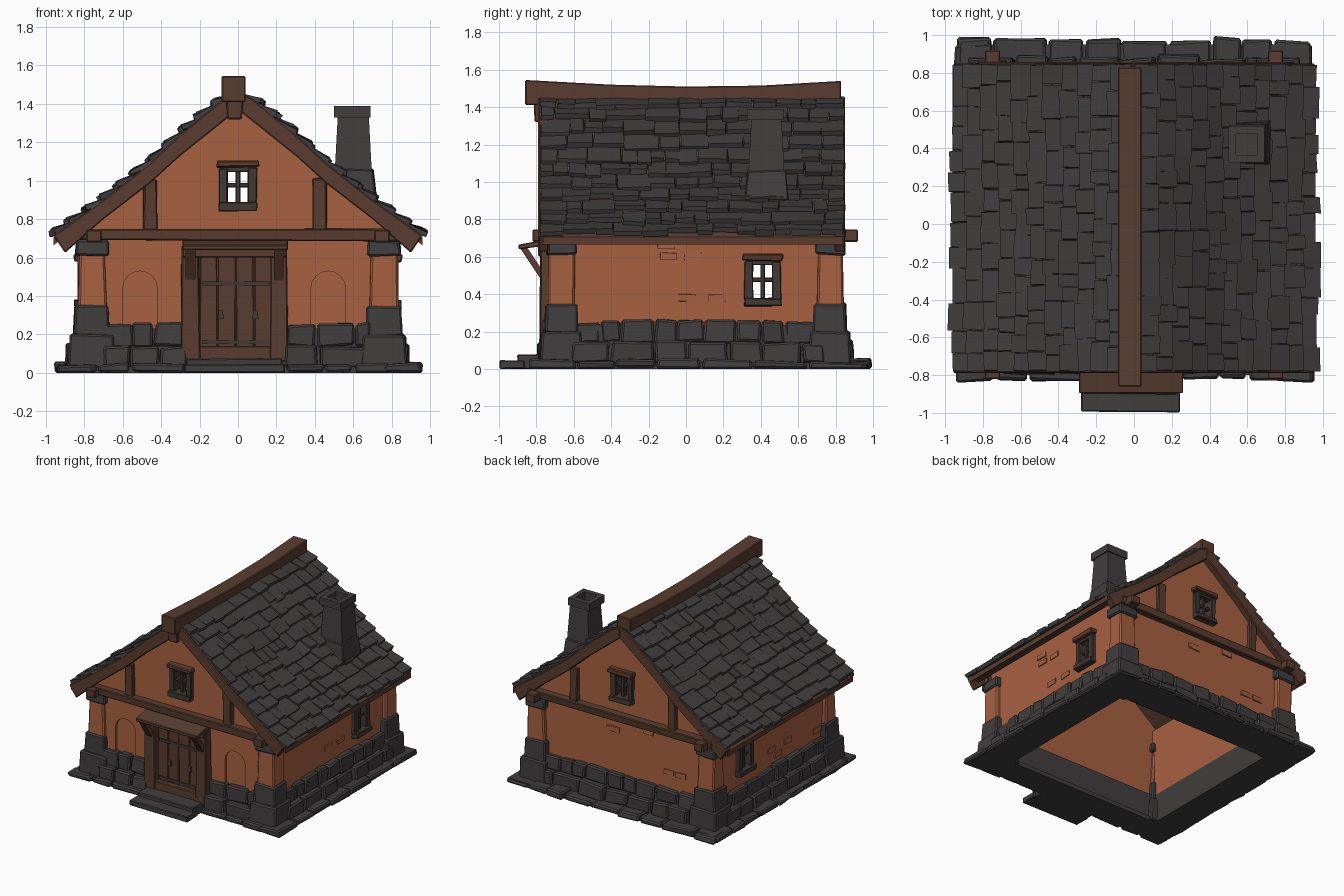
import bpy, bmesh, math, random
from mathutils import Matrix, Vector

random.seed(7)
if bpy.data.objects.get("Cube"):
    bpy.data.objects.remove(bpy.data.objects["Cube"])


def material(name, rgb):
    m = bpy.data.materials.new(name)
    m.use_nodes = True
    m.diffuse_color = (*rgb, 1)
    m.node_tree.nodes["Principled BSDF"].inputs["Base Color"].default_value = (*rgb, 1)
    return m


STONE = material("slate grey", (0.052, 0.047, 0.047))
PLASTER = material("orange plaster", (0.39, 0.12, 0.053))
WOOD = material("brown wood", (0.1, 0.046, 0.029))
DARK = material("dark wood", (0.055, 0.04, 0.034))


def finish(name, bm, mat, bevel=0):
    bmesh.ops.recalc_face_normals(bm, faces=bm.faces)
    mesh = bpy.data.meshes.new(name)
    bm.to_mesh(mesh)
    bm.free()
    mesh.materials.append(mat)
    ob = bpy.data.objects.new(name, mesh)
    bpy.context.collection.objects.link(ob)
    if bevel:
        mod = ob.modifiers.new("Bevel", "BEVEL")
        mod.width, mod.segments = bevel, 1
    return ob


def block(bm, lo, hi, turn=0, top=1.0, jit=0.0):
    """Box between two corners, optionally tapered, roughened and turned about z."""
    lo, hi = Vector(lo), Vector(hi)
    mid = (lo + hi) / 2
    rot = Matrix.Rotation(math.radians(turn), 3, "Z")
    for v in bmesh.ops.create_cube(bm, size=1)["verts"]:
        up = v.co.z > 0
        p = mid + v.co * (hi - lo)
        if up:
            p.xy = mid.xy + (p.xy - mid.xy) * top
        p += Vector([random.uniform(-jit, jit) for _ in range(3)])
        p.z = max(p.z, 0)
        v.co = rot @ p


def box(name, lo, hi, mat, bevel=0.006, **kw):
    bm = bmesh.new()
    block(bm, lo, hi, **kw)
    return finish(name, bm, mat, bevel)


def prism(name, pts, a, b, mat, axis="y", bevel=0):
    """Extrude a flat outline along x or y."""
    bm = bmesh.new()
    face = bm.faces.new([bm.verts.new((p, a, q) if axis == "y" else (a, p, q)) for p, q in pts])
    new = bmesh.ops.extrude_face_region(bm, geom=[face])["geom"]
    shift = (0, b - a, 0) if axis == "y" else (b - a, 0, 0)
    bmesh.ops.translate(bm, vec=shift, verts=[g for g in new if isinstance(g, bmesh.types.BMVert)])
    return finish(name, bm, mat, bevel)


def cut(ob, cutter):
    mod = ob.modifiers.new("Cut", "BOOLEAN")
    mod.operation, mod.object, mod.solver = "DIFFERENCE", cutter, "EXACT"
    bpy.context.view_layer.objects.active = ob
    bpy.ops.object.modifier_apply(modifier=mod.name)
    bpy.data.objects.remove(cutter)


# Roof curve: steep at the ridge, flaring at the eaves
ROOF = [(0, 1.48), (0.07, 1.45), (0.3, 1.26), (0.46, 1.11), (0.7, 0.92), (0.96, 0.735)]


def offset(drop, sx=1):
    return [(x * sx, z - drop) for x, z in ROOF]


def roof_z(x):
    for (a, za), (b, zb) in zip(ROOF, ROOF[1:]):
        if x <= b:
            break
    return za + (zb - za) * (x - a) / (b - a)


# Plaster walls, with window openings and shallow arched niches
FRONT, BACK, SIDE = -0.71, 0.80, 0.80
WIN_Y, WIN_Z = 0.41, 0.47
gable = [(x, z - 0.05) for x, z in ROOF[:-1]] + [(SIDE, roof_z(SIDE) - 0.05), (SIDE, 0.2)]
outline = gable + [(-x, z) for x, z in reversed(gable[1:])]
for name, a, b in (("front_wall", FRONT, FRONT + 0.09), ("back_wall", BACK - 0.09, BACK)):
    wall = prism(name, outline, a, b, PLASTER)
    cut(wall, box("gable_cutter", (-0.075, a - 0.1, 0.88), (0.075, b + 0.1, 1.06), PLASTER, 0))
    if name == "front_wall":
        for cx in (-0.51, 0.47):
            arch = [(cx - 0.09, 0.1), (cx + 0.09, 0.1)]
            arch += [(cx + 0.09 * math.cos(t * math.pi / 8), 0.44 + 0.09 * math.sin(t * math.pi / 8)) for t in range(9)]
            cut(wall, prism("niche_cutter", arch, a - 0.1, a + 0.018, PLASTER))
for s, name in ((1, "left_wall"), (-1, "right_wall")):
    x0, x1 = sorted((s * 0.7, s * SIDE))
    wall = box(name, (x0, FRONT + 0.09, 0.2), (x1, BACK - 0.09, 0.8), PLASTER, 0)
    cut(wall, box("side_cutter", (x0 - 0.1, WIN_Y - 0.075, 0.37), (x1 + 0.1, WIN_Y + 0.075, 0.57), PLASTER, 0))

# Weathered bricks standing slightly proud of the plaster
bm = bmesh.new()
for turn, d, lo, hi in ((90, SIDE, -0.5, 0.25), (-90, SIDE, -0.2, 0.5), (180, BACK, -0.6, 0.6)):
    for i in range(5):
        u, z = random.uniform(lo, hi), random.choice((0.3, 0.36, 0.58, 0.64))
        block(bm, (u, -d - 0.008, z), (u + 0.09, -d + 0.02, z + 0.04), turn, jit=0.004)
finish("raised_bricks", bm, PLASTER)

# Stone plinth, open in the middle
bm = bmesh.new()
for s in (-1, 1):
    block(bm, (s * 0.81 - 0.12, -0.79, 0), (s * 0.81 + 0.12, 0.95, 0.035))
    block(bm, (s * 0.765 - 0.07, -0.69, 0), (s * 0.765 + 0.07, 0.78, 0.235))
for a, b, c, d in ((-0.8, -0.58, -0.73, -0.59), (0.68, 0.95, 0.69, 0.83)):
    block(bm, (-0.92, a, 0), (0.92, b, 0.034))
    block(bm, (-0.78, c, 0), (0.78, d, 0.23))
finish("plinth", bm, STONE)

# Rough stones: flat footing slabs, then two battered courses on each side
bm = bmesh.new()
runs = [(0, -FRONT, -0.7, -0.27, 0.12), (0, -FRONT, 0.25, 0.7, 0.12), (90, SIDE, -0.62, 0.74, 0.155),
        (-90, SIDE, -0.74, 0.62, 0.155), (180, BACK, -0.72, 0.72, 0.185)]
for turn, d, lo, hi, foot in runs:
    ext = 0.22 if turn else 0
    a0 = lo - 0.22 if turn or lo < 0 else lo
    a1 = hi + 0.22 if turn or lo > 0 else hi
    for z0, z1, out, u, end, wide in ((0, 0.05, foot, a0, a1, 0.24), (0.03, 0.15, 0.09, lo, hi, 0.2),
                                      (0.14, 0.26, 0.05, lo, hi, 0.17)):
        while u < end - 0.03:
            w = random.uniform(0.6, 1.2) * wide
            stop = end if end - u - w < 0.08 else u + w
            rough = random.uniform(-0.015, 0.005)
            block(bm, (u + 0.003, -d - out - rough, z0), (stop - 0.003, -d + 0.05, z1 + rough), turn,
                  top=0.96, jit=0.01)
            u = stop
finish("rubble_stones", bm, STONE, 0.012)

# Corner pillars: stone foot, plaster shaft, stone cap
for name, lo, hi, mat, grow in (("pillar_foot", 0, 0.2, STONE, 0.045), ("pillar_block", 0.19, 0.35, STONE, 0.02),
                                ("pillar_shaft", 0.33, 0.62, PLASTER, 0), ("pillar_cap", 0.61, 0.69, STONE, 0.012)):
    bm = bmesh.new()
    for s in (-1, 1):
        for cy in (-0.665, 0.77):
            block(bm, (s * 0.76 - 0.075 - grow, cy - 0.07 - grow, lo), (s * 0.76 + 0.075 + grow, cy + 0.07 + grow, hi),
                  top=0.94, jit=0.006)
    finish(name + "s", bm, mat, 0.01)

# Roof deck, bargeboards and eaves
for s, side in ((1, "left"), (-1, "right")):
    prism(side + "_roof_deck", offset(0.03, s) + offset(0.07, s)[::-1], -0.765, 0.84, WOOD)
    under = [(0.9 * s, 0.625), (0.7 * s, 0.8), (0.46 * s, 0.985), (0.3 * s, 1.13), (0, 1.37)]
    for a, b, end in ((-0.79, -0.735, "front"), (0.795, 0.85, "back")):
        prism(f"{side}_{end}_bargeboard", offset(0.02, s) + under, a, b, WOOD, bevel=0.006)
    box(side + "_wall_plate", (s * 0.75 - 0.04, -0.82, 0.68), (s * 0.75 + 0.04, 0.92, 0.745), WOOD)
    box(side + "_eave_beam", (s * 0.9 - 0.025, -0.77, 0.685), (s * 0.9 + 0.025, 0.84, 0.735), WOOD)

# Overlapping roof tiles in rows
bm = bmesh.new()
ROWS = 11
for s in (1, -1):
    for r in range(ROWS):
        x0 = 0.93 * r / ROWS + 0.01
        x1 = min(x0 + 0.125, 0.975)
        y = -0.78
        while y < 0.83:
            w = random.uniform(0.07, 0.19)
            stop = 0.845 if 0.845 - y - w < 0.06 else y + w
            xe = x1 + random.uniform(-0.02, 0.008)
            head, tail = Vector((x0, 0, roof_z(x0) - 0.035)), Vector((xe, 0, roof_z(xe) + random.uniform(-0.002, 0.012)))
            slope = (tail - head).normalized()
            normal = Vector((-slope.z, 0, slope.x))
            for v in bmesh.ops.create_cube(bm, size=1)["verts"]:
                c = v.co
                p = (tail if c.x > 0 else head) + normal * (0.012 if c.z > 0 else -0.016)
                p.y = stop - 0.002 if c.y > 0 else y + 0.002
                p += Vector([random.uniform(-0.005, 0.005) for _ in range(3)])
                v.co = (p.x * s, p.y, p.z)
            y = stop
finish("roof_tiles", bm, STONE)

# Sagging ridge beam with a heavier front end
ridge = [(-0.86, 1.545), (-0.4, 1.52), (0, 1.51), (0.4, 1.515), (0.83, 1.54), (0.83, 1.44), (0, 1.42), (-0.785, 1.44),
         (-0.785, 1.41), (-0.86, 1.41)]
prism("ridge_beam", ridge, -0.085, 0.04, WOOD, axis="x", bevel=0.006)
box("king_post", (-0.055, -0.81, 1.32), (0.02, -0.77, 1.43), WOOD, top=1.2)

# Gable timbers on both ends
for end, a, b in (("front", -0.77, -0.69), ("back", 0.78, 0.855)):
    box(end + "_cross_beam", (-0.83, a, 0.69), (0.83, b, 0.75), WOOD, jit=0.006)
    for x in (-0.455, 0.425):
        box(end + "_gable_strut", (x - 0.035, a + 0.02, 0.74), (x + 0.035, b - 0.02, 1.01), WOOD, jit=0.005)


def window(name, turn, dist, u, z, h):
    """Frame, glazing bars, lintel and sill around an opening."""
    bm = bmesh.new()
    for s in (-1, 1):
        block(bm, (u + s * 0.075 - 0.022, -dist - 0.03, z - h), (u + s * 0.075 + 0.022, -dist + 0.05, z + h), turn, jit=0.004)
    block(bm, (u - 0.1, -dist - 0.05, z - h - 0.03), (u + 0.1, -dist + 0.05, z - h + 0.012), turn, jit=0.005)
    block(bm, (u - 0.09, -dist - 0.025, z + h - 0.02), (u + 0.09, -dist + 0.05, z + h + 0.01), turn)
    block(bm, (u - 0.012, -dist - 0.01, z - h), (u + 0.012, -dist + 0.03, z + h), turn)
    block(bm, (u - 0.07, -dist - 0.008, z - 0.005), (u + 0.07, -dist + 0.028, z + 0.018), turn)
    finish(name + "_frame", bm, DARK, 0.004)
    box(name + "_lintel", (u - 0.11, -dist - 0.055, z + h + 0.003), (u + 0.11, -dist + 0.03, z + h + 0.04), WOOD, turn=turn, jit=0.006)


window("front_window", 0, -FRONT, 0, 0.97, 0.095)
window("back_window", 180, BACK, 0, 0.97, 0.095)
window("left_window", 90, SIDE, WIN_Y, WIN_Z, 0.105)
window("right_window", -90, SIDE, -WIN_Y, WIN_Z, 0.105)

# Door with posts, planks, iron bands and handles
for x0, x1, side in ((-0.3, -0.195, "right"), (0.165, 0.26, "left")):
    box(side + "_door_post", (x0, -0.785, 0.06), (x1, -0.68, 0.66), WOOD, top=0.85, jit=0.004)
    xm = (x0 + x1) / 2
    brace = [(-0.77, 0.47), (-0.77, 0.53), (-0.85, 0.65), (-0.89, 0.65)]
    prism(side + "_canopy_brace", brace, xm - 0.025, xm + 0.025, WOOD, axis="x")
bm = bmesh.new()
for i in range(4):
    block(bm, (-0.2 + i * 0.095, -0.74, 0.1), (-0.109 + i * 0.095, -0.69, 0.63), jit=0.003)
finish("door_planks", bm, WOOD, 0.004)
bm = bmesh.new()
for z in (0.15, 0.455):
    block(bm, (-0.185, -0.748, z), (0.165, -0.73, z + 0.022))
for x in (-0.09, 0.09):
    block(bm, (x - 0.017, -0.755, 0.28), (x + 0.017, -0.73, 0.325), top=0.6)
finish("door_ironwork", bm, DARK)
box("door_sill", (-0.2, -0.78, 0.07), (0.175, -0.69, 0.14), WOOD)
box("door_lintel", (-0.29, -0.79, 0.6), (0.25, -0.69, 0.66), WOOD)
canopy = [(-0.895, 0.64), (-0.895, 0.665), (-0.7, 0.7), (-0.7, 0.665)]
prism("door_canopy", canopy, -0.29, 0.26, WOOD, axis="x", bevel=0.004)
box("upper_step", (-0.27, -0.9, 0), (0.23, -0.68, 0.075), STONE, jit=0.004)
box("lower_step", (-0.28, -0.995, 0), (0.245, -0.86, 0.045), STONE, jit=0.003)

# Chimney with a hollow flared cap
box("chimney_foot", (0.48, 0.31, 0.9), (0.72, 0.55, 1.06), STONE, top=0.85, jit=0.005)
stack = box("chimney_stack", (0.5, 0.33, 0.98), (0.7, 0.53, 1.35), STONE, 0, top=0.8)
cap = box("chimney_cap", (0.5, 0.325, 1.33), (0.69, 0.52, 1.39), STONE, 0)
for part in (stack, cap):
    cut(part, box("flue_cutter", (0.54, 0.365, 1.28), (0.65, 0.48, 1.5), STONE, 0))
